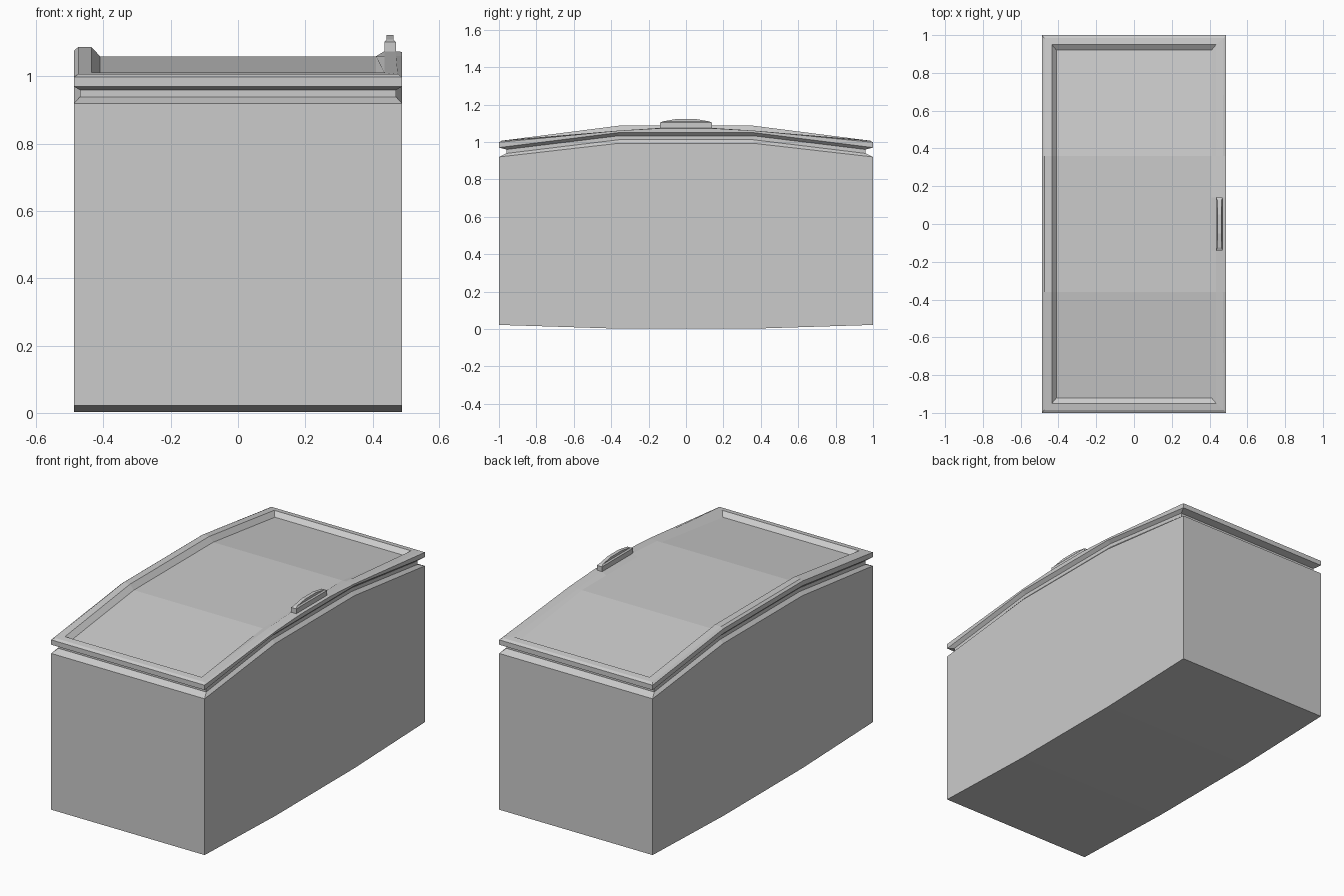
import bpy, bmesh

if "Cube" in bpy.data.objects:
    bpy.data.objects.remove(bpy.data.objects["Cube"])

BEND, GRIP = 0.36, 0.14   # y of the arch bends and of the handle ends


def finish(name, bm):
    bmesh.ops.recalc_face_normals(bm, faces=bm.faces)
    me = bpy.data.meshes.new(name)
    bm.to_mesh(me)
    bm.free()
    ob = bpy.data.objects.new(name, me)
    bpy.context.collection.objects.link(ob)
    return ob


def arched_ring(bm, hx, hy, zmid, drop, grip_x=None, grip_z=None):
    """Rectangular loop following the arch; grip_x/grip_z reshape the rim by the handle."""
    ys = [-hy, -BEND, -GRIP, GRIP, BEND, hy]
    ring = []
    for side in (1, -1):
        for y in (ys if side > 0 else ys[::-1]):
            x = side * hx
            z = zmid - drop * max(0, (abs(y) - BEND) / (1 - BEND))
            if side > 0 and grip_x and abs(y) < hy:
                # Rim runs straight from the corner and narrows into the handle
                t = (hy - abs(y)) / (hy - GRIP)
                x = hx + (grip_x - hx) * t
                z_end = zmid - drop * (hy - BEND) / (1 - BEND)
                z = max(z_end + (grip_z - z_end) * t, 1.061)
            ring.append(bm.verts.new((x, y, z)))
    return ring


def cap(bm, r):
    for i in range(5):
        bm.faces.new((r[i], r[i + 1], r[10 - i], r[11 - i]))


def lofted(name, specs):
    bm = bmesh.new()
    rings = [arched_ring(bm, *s) for s in specs]
    for a, b in zip(rings, rings[1:]):
        for i in range(12):
            j = (i + 1) % 12
            bm.faces.new((a[i], a[j], b[j], b[i]))
    cap(bm, rings[0])
    cap(bm, rings[-1])
    return finish(name, bm)


# Body with shallow bent base, sloping shoulder and recessed neck
lofted("chest_body", [
    (0.488, 1.0, 0.002, -0.02),
    (0.488, 1.0, 0.993, 0.073),
    (0.47, 0.96, 1.012, 0.078),
    (0.47, 0.96, 1.033, 0.078),
])

# Lid with overhanging edge, chamfered rim and sunken panel
lofted("lid", [
    (0.47, 0.96, 1.033, 0.078),
    (0.488, 1.0, 1.050, 0.080),
    (0.488, 1.0, 1.077, 0.079, 0.488, 1.073),
    (0.475, 0.985, 1.087, 0.082, 0.468, 1.075),
    (0.435, 0.95, 1.087, 0.082, 0.435, 1.075),
    (0.41, 0.92, 1.060, 0.080),
])

# Handle: bowed grip tapering towards the top
bm = bmesh.new()
outline = [(-0.14, 1.055), (-0.14, 1.103), (-0.125, 1.11), (-0.05, 1.123),
           (0.05, 1.123), (0.125, 1.11), (0.14, 1.103), (0.14, 1.055)]
sides = []
for s in (-1, 1):
    sides.append([bm.verts.new((0.452 + s * (0.010 if 1.105 < z else 0.017), y, z))
                  for y, z in outline])
n = len(outline)
for i in range(n):
    j = (i + 1) % n
    bm.faces.new((sides[0][i], sides[0][j], sides[1][j], sides[1][i]))
for side in sides:
    bm.faces.new((side[0], side[1], side[6], side[7]))
    for i in (1, 2):
        bm.faces.new((side[i], side[i + 1], side[6 - i], side[7 - i]))
finish("lid_handle", bm)
